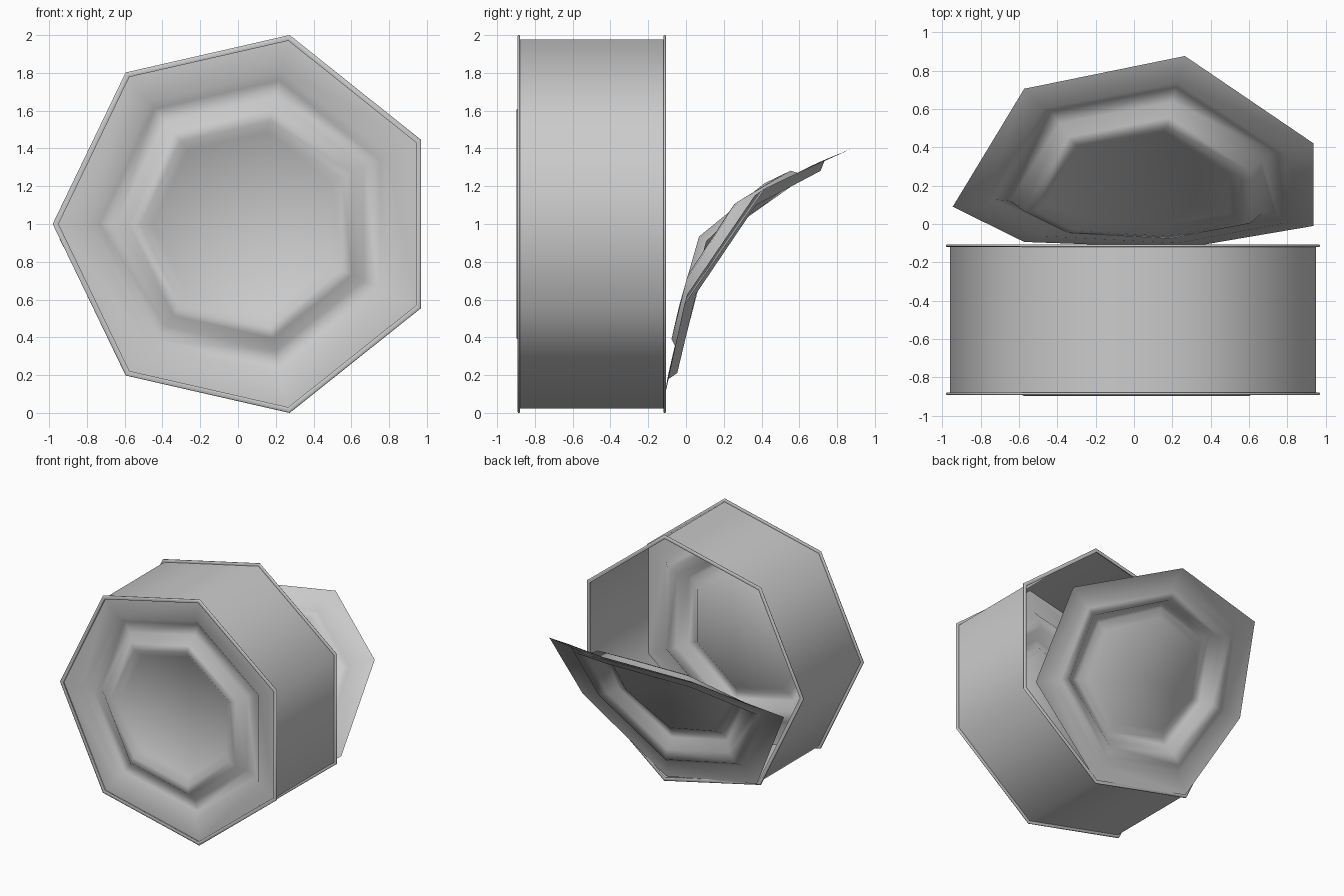
import bpy, bmesh, math
from mathutils import Vector

if "Cube" in bpy.data.objects:
    bpy.data.objects.remove(bpy.data.objects["Cube"])

SIDES, CX, CZ = 7, 0.045, 1.0


def revolve(name, profile, closed=False, cap=False, warp=None, angle=180):
    """Seven-sided lathe around the y axis from (radius, y) points."""
    bm = bmesh.new()
    rings = []
    for r, y in profile:
        ring = []
        for k in range(SIDES):
            a = math.pi + 2 * math.pi * k / SIDES
            p = Vector((CX + r * math.cos(a), y, CZ + r * math.sin(a)))
            ring.append(bm.verts.new(warp(p) if warp else p))
        rings.append(ring)
    pairs = list(zip(rings, rings[1:]))
    if closed:
        pairs.append((rings[-1], rings[0]))
    for a, b in pairs:
        for k in range(SIDES):
            j = (k + 1) % SIDES
            bm.faces.new((a[k], a[j], b[j], b[k]))
    if cap:
        p = Vector((CX, profile[-1][1], CZ))
        c = bm.verts.new(warp(p) if warp else p)
        for k in range(SIDES):
            bm.faces.new((rings[-1][k], rings[-1][(k + 1) % SIDES], c))
    bmesh.ops.recalc_face_normals(bm, faces=bm.faces)
    mesh = bpy.data.meshes.new(name)
    bm.to_mesh(mesh)
    bm.free()
    ob = bpy.data.objects.new(name, mesh)
    bpy.context.collection.objects.link(ob)
    bpy.ops.object.select_all(action='DESELECT')
    bpy.context.view_layer.objects.active = ob
    ob.select_set(True)
    bpy.ops.object.shade_smooth_by_angle(angle=math.radians(angle))
    return ob


# Side view path of the peeled lid: original height, bent y, bent z
SPINE = [(0.03, -0.125, 0.03), (0.22, -0.095, 0.20), (0.57, -0.01, 0.57),
         (1.0, 0.09, 0.92), (1.2, 0.235, 1.06), (1.43, 0.42, 1.19),
         (1.78, 0.71, 1.33), (1.97, 0.88, 1.40)]


def spine(s):
    i = 0
    while i < len(SPINE) - 2 and s > SPINE[i + 1][0]:
        i += 1
    (s0, y0, z0), (s1, y1, z1) = SPINE[i], SPINE[i + 1]
    t = (s - s0) / (s1 - s0)
    return Vector((0, y0 + t * (y1 - y0), z0 + t * (z1 - z0)))


def peel(p):
    q = spine(p.z)
    d = (spine(p.z + 0.12) - spine(p.z - 0.12)).normalized()
    return Vector((p.x, q.y + p.y * d.z, q.z - p.y * d.y))


# Pressed panel shared by the base and the lid
PANEL = [(0.99, 0.0), (0.83, 0.0), (0.78, 0.045), (0.69, 0.035),
         (0.62, -0.025), (0.56, -0.025), (0.50, 0.02)]

# Can wall
revolve("can_wall", [(1.003, -0.885), (1.003, -0.115)])

# Rolled rims at both ends
for name, y in (("front_rim", -0.885), ("back_rim", -0.113)):
    revolve(name, [(0.995, y - 0.004), (1.002, y - 0.007), (1.02, y - 0.007),
                   (1.026, y - 0.003), (1.026, y + 0.003), (1.02, y + 0.007),
                   (1.002, y + 0.007), (0.995, y + 0.004)], closed=True, angle=60)

# Base panel and peeled-back lid
revolve("base_panel", [(1.003, -0.872)] + [(r, -0.872 + d) for r, d in PANEL[1:]], cap=True)
revolve("peeled_lid", PANEL, cap=True, warp=peel)
